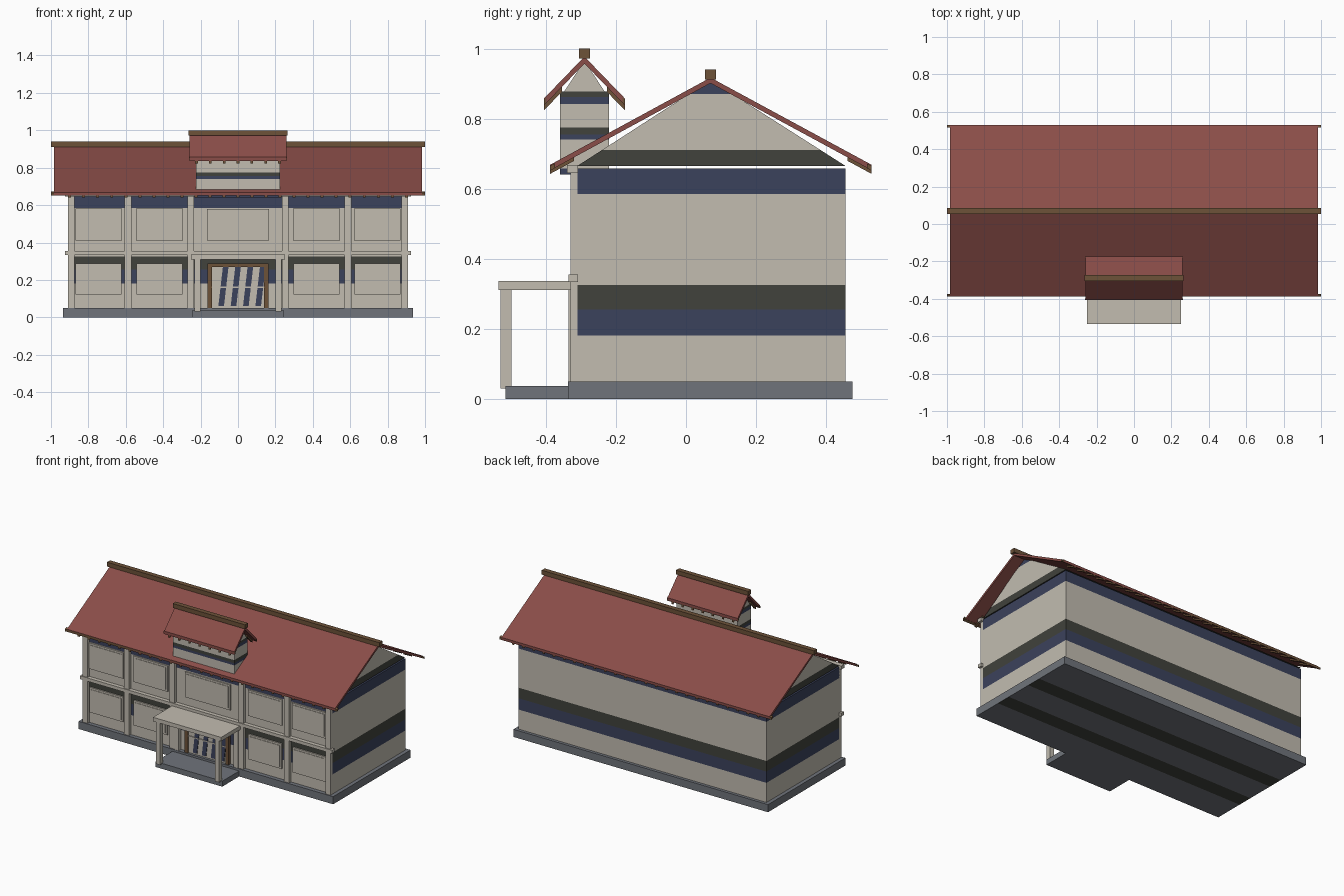
import bpy, bmesh
from mathutils import Vector

cube = bpy.data.objects.get("Cube")
if cube:
    bpy.data.objects.remove(cube, do_unlink=True)


def material(name, code):
    # Flat colour from an sRGB hex code, converted to linear
    rgb = [int(code[i:i + 2], 16) / 255 for i in (0, 2, 4)]
    col = [c / 12.92 if c < 0.04 else ((c + 0.055) / 1.055) ** 2.4 for c in rgb] + [1]
    m = bpy.data.materials.new(name)
    m.use_nodes = True
    m.diffuse_color = col
    m.node_tree.nodes["Principled BSDF"].inputs["Base Color"].default_value = col
    return m


CREAM = material("cream_plaster", "c2bcb0")
BLUE = material("navy_blue", "3b425c")
DARK = material("dark_olive", "41423c")
RED = material("red_roof", "8a4d48")
BROWN = material("brown_timber", "6d5239")
GREY = material("grey_stone", "70747b")


def prism(name, profile, x0, x1, mat, bands=(), axis=2):
    """Extrude a (y, z) profile along x; bands are (low, high, material) along an axis."""
    bm = bmesh.new()
    face = bm.faces.new([bm.verts.new((x0, y, z)) for y, z in profile])
    out = bmesh.ops.extrude_face_region(bm, geom=[face])
    moved = [v for v in out["geom"] if isinstance(v, bmesh.types.BMVert)]
    bmesh.ops.translate(bm, verts=moved, vec=(x1 - x0, 0, 0))
    normal = Vector((0, 0, 0))
    normal[axis] = 1
    for level in sorted({h for b in bands for h in b[:2]}):
        bmesh.ops.bisect_plane(bm, geom=bm.verts[:] + bm.edges[:] + bm.faces[:],
                               plane_co=normal * level, plane_no=normal)
    bmesh.ops.recalc_face_normals(bm, faces=bm.faces)
    mats = [mat] + [b[2] for b in bands]
    for f in bm.faces:
        c = f.calc_center_median()[axis]
        for i, (low, high, _) in enumerate(bands):
            if low < c < high:
                f.material_index = i + 1
    mesh = bpy.data.meshes.new(name)
    bm.to_mesh(mesh)
    bm.free()
    for m in mats:
        mesh.materials.append(m)
    ob = bpy.data.objects.new(name, mesh)
    bpy.context.collection.objects.link(ob)
    return ob


def box(name, x0, x1, y0, y1, z0, z1, mat, bands=(), axis=2):
    return prism(name, [(y0, z0), (y1, z0), (y1, z1), (y0, z1)], x0, x1, mat, bands, axis)


def gable_roof(name, half, front, ridge, back, t):
    """Two sloping slabs meeting at a ridge; t is the vertical thickness."""
    prism(name, [front, ridge, back, (back[0], back[1] - t),
                 (ridge[0], ridge[1] - t), (front[0], front[1] - t)], -half, half, RED)


def rafter(name, eave, ridge, share, drop, t, x0, x1):
    # Strip hugging the underside of a slope, starting at its eave
    end = (eave[0] + (ridge[0] - eave[0]) * share, eave[1] + (ridge[1] - eave[1]) * share)
    prism(name, [(eave[0], eave[1] - drop), (end[0], end[1] - drop),
                 (end[0], end[1] - drop - t), (eave[0], eave[1] - drop - t)], x0, x1, BROWN)


# Stone base and porch floor, striped underneath
box("base", -.935, .935, -.337, .475, 0, .05, GREY)
box("base_underside", -.935, .935, -.337, .475, -.0005, .0005, GREY,
    [(-.14, -.04, DARK), (.14, .24, DARK)], 1)
box("porch_floor", -.245, .245, -.515, -.337, 0, .036, GREY)

# Main walls with painted bands
WALL = [(.18, .255, BLUE), (.255, .325, DARK), (.585, .66, BLUE)]
box("main_walls", -.91, .91, -.31, .455, .05, .657, CREAM, WALL)
prism("main_gable", [(-.31, .665), (.455, .665), (.07, .91)], -.908, .908, CREAM,
      [(.66, .71, DARK), (.87, .92, BLUE)])

# Main roof
front, ridge, back = (-.388, .668), (.07, .917), (.53, .668)
gable_roof("main_roof", .985, front, ridge, back, .016)
box("main_ridge_cap", -1, 1, .054, .086, .912, .94, BROWN)
for side, eave in (("front", front), ("back", back)):
    rafter(side + "_eave_board", eave, ridge, .03, .003, .014, -1, 1)
    for i in range(-12, 13):
        rafter(side + "_rafter", eave, ridge, .15, .016, .010, i * .075 - .008, i * .075 + .008)

# Front frame of pillars and beams
for s in (-1, 1):
    for x in (.253, .588, .892):
        box("pillar", s * x - .018, s * x + .018, -.33, -.308, .05, .65, CREAM)
box("middle_beam", -.925, .925, -.336, -.308, .333, .355, CREAM)
box("top_beam", -.925, .925, -.34, -.308, .645, .668, CREAM)

# Raised window panels with an inner sheet
def panel(name, x0, x1, z0, z1):
    box(name, x0, x1, -.319, -.309, z0, z1, CREAM)
    box(name + "_sheet", x0 + .012, x1 - .012, -.322, -.318, z0 + .012, z1 - .012, CREAM)


for s in (-1, 1):
    for x in (.42, .745):
        panel("upper_panel", s * x - .125, s * x + .125, .41, .582)
        panel("lower_panel", s * x - .123, s * x + .123, .122, .288)
panel("centre_panel", -.165, .165, .41, .578)

# Entrance door with slanted blue stripes
box("door_sheet", -.14, .14, -.32, -.309, .05, .27, CREAM)
for s in (-1, 1):
    box("door_jamb", s * .15 - .012, s * .15 + .012, -.33, -.309, .05, .288, BROWN)
box("door_head", -.16, .16, -.33, -.309, .27, .288, BROWN)
for i in range(4):
    x = -.105 + i * .066
    stripe = box("door_stripe", x, x + .03, -.324, -.319, .06, .268, BLUE)
    for v in stripe.data.vertices:
        if v.co.z > .2:
            v.co.x += .024
box("door_rail", -.138, .138, -.326, -.319, .158, .164, CREAM)

# Porch posts and slab
for s in (-1, 1):
    box("porch_post", s * .217 - .016, s * .217 + .016, -.53, -.498, .03, .315, CREAM)
    box("porch_wall_post", s * .217 - .016, s * .217 + .016, -.335, -.308, .03, .315, CREAM)
box("porch_slab", -.25, .25, -.535, -.325, .31, .336, CREAM)

# Roof lantern
box("lantern_walls", -.225, .225, -.36, -.22, .64, .877, CREAM,
    [(.63, .657, BLUE), (.74, .755, BLUE), (.755, .775, DARK),
     (.842, .862, BLUE), (.862, .88, DARK)])
prism("lantern_gable", [(-.348, .877), (-.232, .877), (-.29, .965)], -.225, .225, CREAM)
front, ridge, back = (-.406, .857), (-.29, .977), (-.174, .857)
gable_roof("lantern_roof", .258, front, ridge, back, .02)
box("lantern_ridge_cap", -.265, .265, -.306, -.274, .972, 1, BROWN)
for side, eave in (("front", front), ("back", back)):
    rafter("lantern_" + side + "_board", eave, ridge, .06, .004, .014, -.262, .262)
    for i in range(-3, 4):
        rafter("lantern_" + side + "_rafter", eave, ridge, .45, .02, .014,
               i * .074 - .007, i * .074 + .007)
